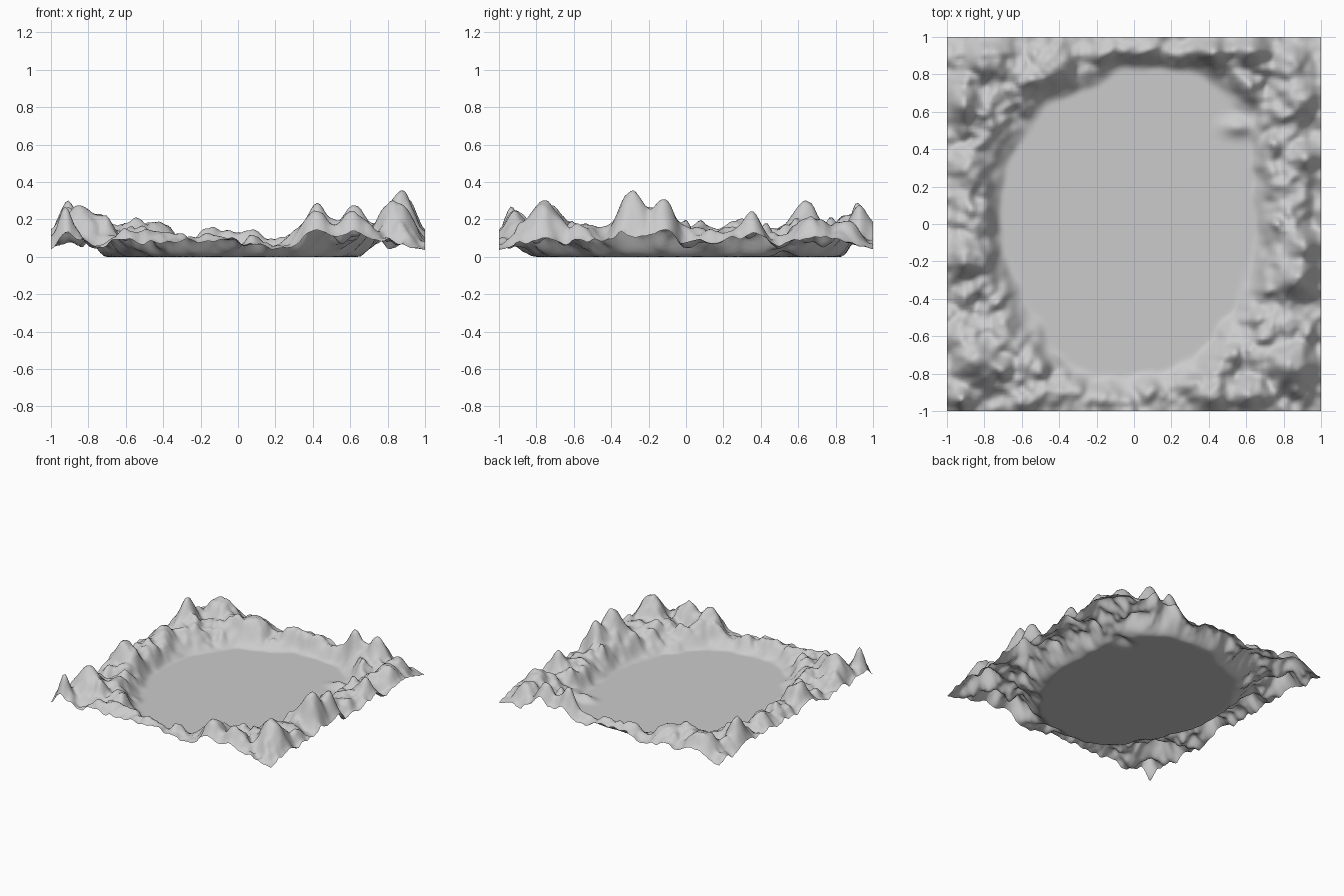
import bpy, bmesh, math
from mathutils import Vector, noise

N = 128  # grid resolution

# Radius of the flat lake bed every 22.5 degrees, starting at +x
BASIN = [.63, .68, .81, .86, .81, .77, .76, .74,
         .70, .69, .74, .82, .81, .78, .70, .65]

# Summits: x, y, height, spread
PEAKS = [(-.92, .64, .30, .07), (-.78, .92, .25, .09), (-.93, -.18, .27, .08),
         (-.93, -.95, .31, .05), (-.84, -.73, .28, .07), (-.90, .30, .20, .08),
         (-.15, -.93, .14, .07), (.08, .95, .17, .06), (-.45, .86, .19, .07),
         (-.15, .94, .17, .06), (.42, .93, .31, .055), (.62, .95, .30, .06),
         (.42, -.94, .27, .06), (.61, -.93, .25, .06), (.83, -.76, .30, .08),
         (.87, -.29, .35, .07), (.91, -.11, .33, .065), (.93, .36, .27, .06),
         (.92, .66, .22, .07), (.82, -.53, .17, .07), (.85, .86, .20, .06),
         (-.70, -.55, .15, .07), (.88, .12, .15, .06), (-.42, -.94, .13, .06)]

# Low saddles and corners
DIPS = [(.95, .01, .06, .05), (.95, .50, .06, .06), (.2, -1, .06, .08),
        (1, -1, .05, .07), (-1, -1, .07, .04), (1, 1, .07, .08),
        (-1, 1, .08, .08), (-.28, .97, .08, .05), (.22, .98, .09, .05)]


def smooth(t):
    t = max(0, min(1, t))
    return t * t * (3 - 2 * t)


def basin_radius(x, y):
    a = math.atan2(y, x) / math.tau * 16 % 16
    i = int(a)
    t = smooth(a - i)
    return BASIN[i % 16] * (1 - t) + BASIN[(i + 1) % 16] * t


def height(x, y):
    # wobbling shoreline
    d = math.hypot(x, y) - basin_radius(x, y)
    d += .035 * noise.noise(Vector((x * 7, y * 7, 3.1)))
    rise = smooth(d / .16 + .05)
    if rise == 0:
        return 0
    # rugged base ground
    z = .115 + .085 * noise.noise(Vector((x * 7, y * 7, 8.3)))
    z += .05 * noise.noise(Vector((x * 15, y * 15, 1.7)))
    # pull the ground toward each summit or saddle
    for px, py, h, s in PEAKS + DIPS:
        w = math.exp(-((x - px) ** 2 + (y - py) ** 2) / (2 * s * s))
        z += (h - z) * w
    z += .018 * noise.noise(Vector((x * 24, y * 24, 5.5)))
    # lower outer border
    edge = smooth((max(abs(x), abs(y)) - .9) / .1)
    return max(0, z * rise * (1 - .3 * edge))


# Single terrain sheet
bm = bmesh.new()
bmesh.ops.create_grid(bm, x_segments=N, y_segments=N, size=1)
for v in bm.verts:
    v.co.z = height(v.co.x, v.co.y)
    # small spur on the north-east shore
    g = math.exp(-((v.co.x - .56) ** 2 / .006 + (v.co.y - .52) ** 2 / .002))
    v.co.z += .045 * g if g > .02 else 0
for f in bm.faces:
    f.smooth = True
mesh = bpy.data.meshes.new("mountain_basin")
bm.to_mesh(mesh)
bm.free()
terrain = bpy.data.objects.new("mountain_basin", mesh)
bpy.context.collection.objects.link(terrain)
